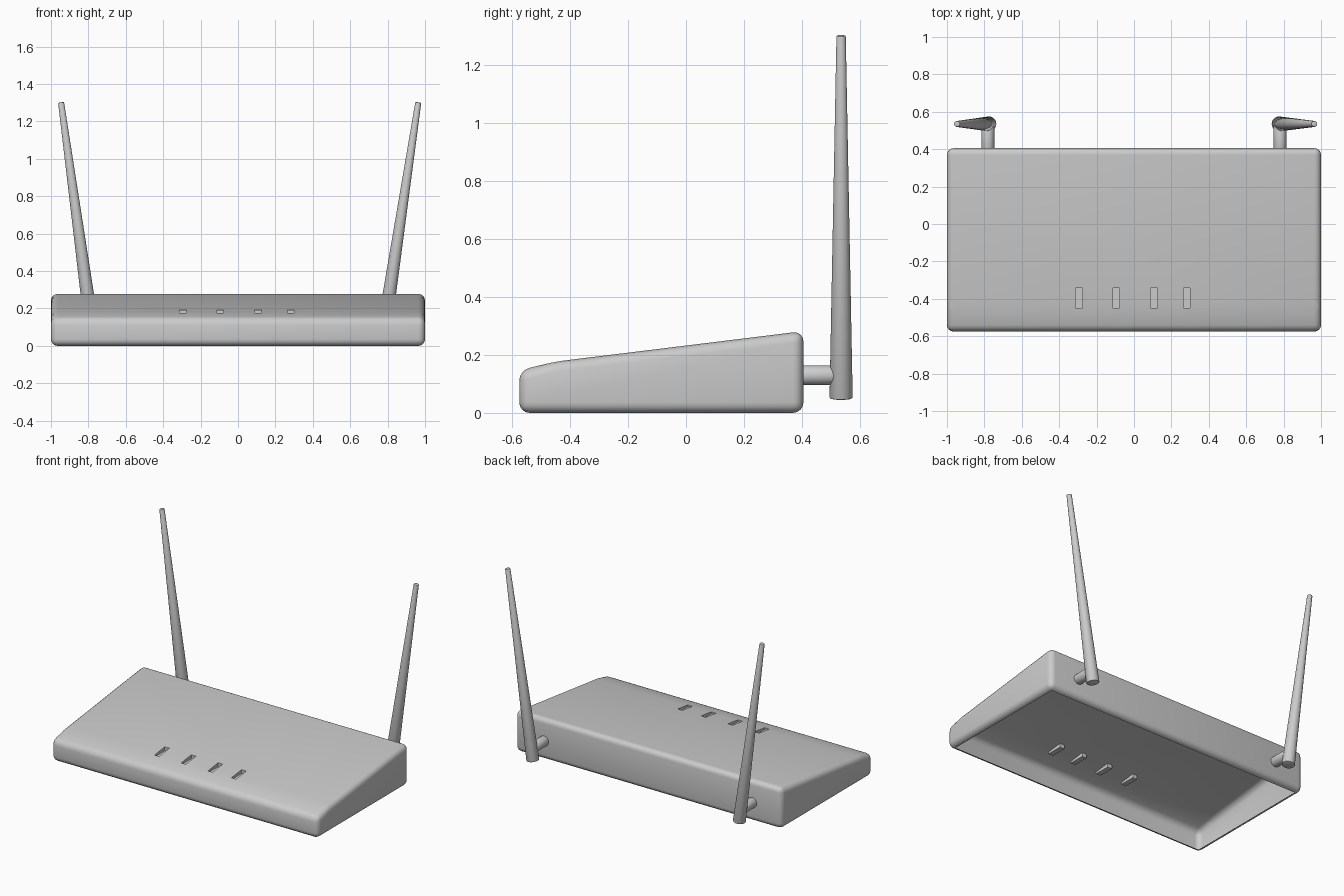
import bpy, bmesh, math
from mathutils import Vector

if "Cube" in bpy.data.objects:
    bpy.data.objects.remove(bpy.data.objects["Cube"])


def new_object(name, bm):
    mesh = bpy.data.meshes.new(name)
    bm.to_mesh(mesh)
    bm.free()
    obj = bpy.data.objects.new(name, mesh)
    bpy.context.collection.objects.link(obj)
    return obj


def smooth(obj, angle=40):
    bpy.ops.object.select_all(action='DESELECT')
    obj.select_set(True)
    bpy.context.view_layer.objects.active = obj
    bpy.ops.object.shade_smooth_by_angle(angle=math.radians(angle))


def tapered_rod(name, start, end, r1, r2, chamfer=0.005):
    a, b = Vector(start), Vector(end)
    bm = bmesh.new()
    bmesh.ops.create_cone(bm, cap_ends=True, segments=32, radius1=r1, radius2=r2,
                          depth=(b - a).length)
    rims = [e for e in bm.edges if any(len(f.verts) > 4 for f in e.link_faces)]
    bmesh.ops.bevel(bm, geom=rims, offset=chamfer, segments=2, profile=0.5, affect='EDGES')
    obj = new_object(name, bm)
    obj.location = (a + b) / 2
    obj.rotation_euler = (b - a).to_track_quat('Z', 'Y').to_euler()
    smooth(obj)
    return obj


# housing: wedge side profile swept across x, all edges rounded
profile = [(-0.575, 0), (-0.575, 0.147), (-0.45, 0.177), (0.405, 0.282), (0.405, 0)]
bm = bmesh.new()
side = bm.faces.new([bm.verts.new((-1, y, z)) for y, z in profile])
swept = bmesh.ops.extrude_face_region(bm, geom=[side], use_keep_orig=True)
bmesh.ops.translate(bm, vec=(2, 0, 0),
                    verts=[v for v in swept['geom'] if isinstance(v, bmesh.types.BMVert)])
bmesh.ops.recalc_face_normals(bm, faces=bm.faces)
bmesh.ops.bevel(bm, geom=bm.edges[:], offset=0.036, segments=4, profile=0.5, affect='EDGES')
housing = new_object("housing", bm)

# indicator recesses sunk into the sloping top
bm = bmesh.new()
for x in (-0.294, -0.094, 0.107, 0.283):
    cube = bmesh.ops.create_cube(bm, size=1)['verts']
    bmesh.ops.scale(bm, vec=(0.035, 0.108, 0.04), verts=cube)
    bmesh.ops.translate(bm, vec=(x, -0.395, 0.184), verts=cube)
cutter = new_object("indicator_cutter", bm)
cutter.hide_render = True
cut = housing.modifiers.new("indicators", 'BOOLEAN')
cut.operation = 'DIFFERENCE'
cut.solver = 'EXACT'
cut.object = cutter
depsgraph = bpy.context.evaluated_depsgraph_get()
housing.data = bpy.data.meshes.new_from_object(housing.evaluated_get(depsgraph))
housing.modifiers.clear()
bpy.data.objects.remove(cutter)

# open underside: the housing is a thin shell with a rolled lower rim
bm = bmesh.new()
bm.from_mesh(housing.data)
bottom = [f for f in bm.faces if f.calc_center_median().z < 0.001 and f.normal.z < -0.95]
bmesh.ops.delete(bm, geom=bottom, context='FACES')
bm.to_mesh(housing.data)
bm.free()
smooth(housing)

# antennas on short pivots behind the housing
for label, s, tip in (("left", -1, 0.946), ("right", 1, 0.964)):
    tapered_rod(label + "_pivot", (s * 0.781, 0.39, 0.13), (s * 0.781, 0.525, 0.13), 0.034, 0.034)
    tapered_rod(label + "_antenna", (s * 0.775, 0.535, 0.05), (s * tip, 0.535, 1.302), 0.04, 0.016)
